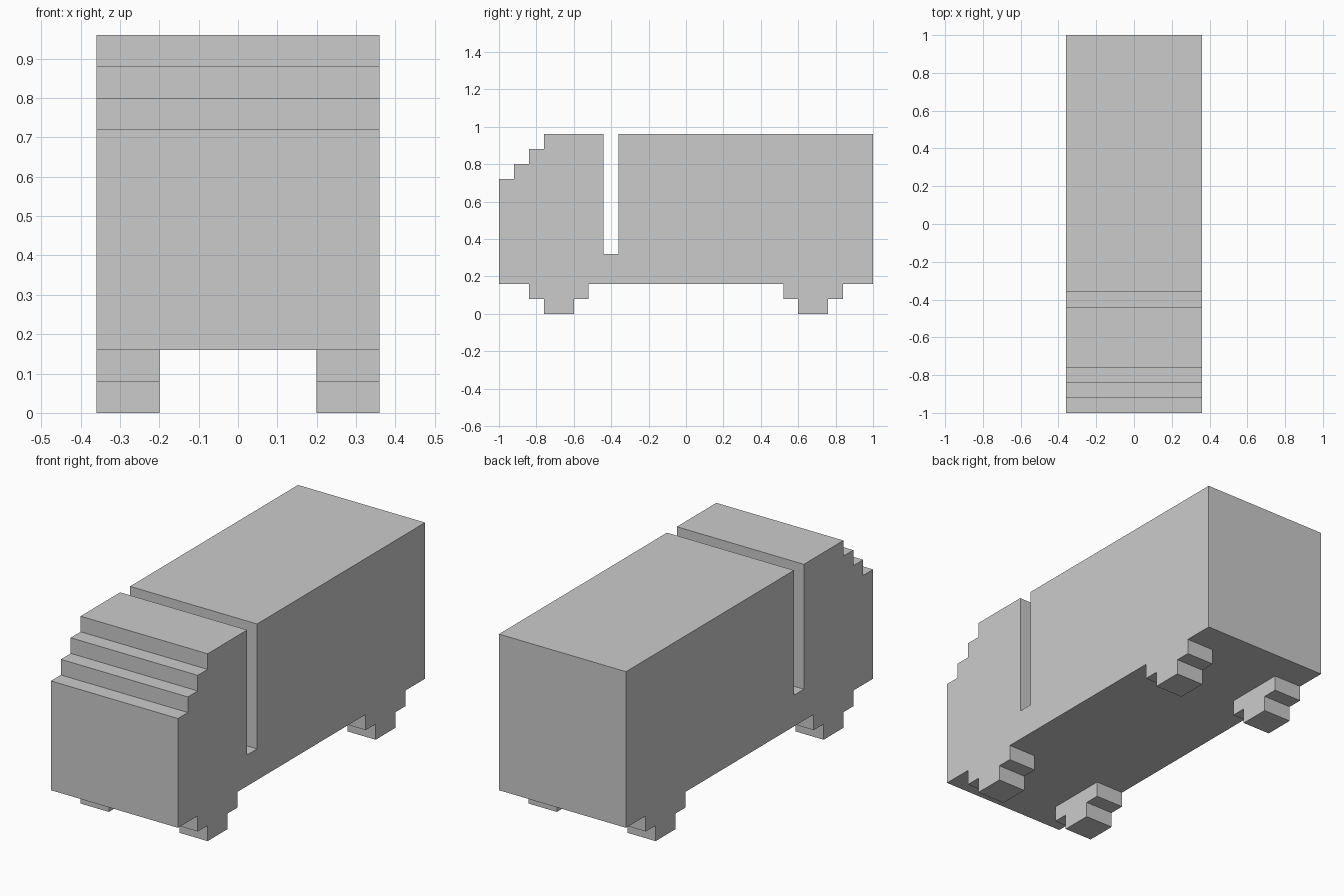
import bpy, bmesh

if "Cube" in bpy.data.objects:
    bpy.data.objects.remove(bpy.data.objects["Cube"])

U = 0.08  # block size


def extrude_profile(name, profile, x0, x1):
    """Extrude a side profile of (y, z) points from x0 to x1."""
    bm = bmesh.new()
    face = bm.faces.new([bm.verts.new((x0, y, z)) for y, z in profile])
    out = bmesh.ops.extrude_face_region(bm, geom=[face])
    verts = [g for g in out["geom"] if isinstance(g, bmesh.types.BMVert)]
    bmesh.ops.translate(bm, verts=verts, vec=(x1 - x0, 0, 0))
    bmesh.ops.recalc_face_normals(bm, faces=bm.faces)
    mesh = bpy.data.meshes.new(name)
    bm.to_mesh(mesh)
    bm.free()
    obj = bpy.data.objects.new(name, mesh)
    bpy.context.collection.objects.link(obj)
    return obj


# Truck body: flat underside, tall cargo box, gap behind the cab, stepped cab front
body = [(-1, 0.16), (1, 0.16), (1, 0.96), (-0.36, 0.96),
        (-0.36, 0.32), (-0.44, 0.32), (-0.44, 0.96)]
for i in range(3):
    y, z = -0.76 - i * U, 0.96 - i * U
    body += [(y, z), (y, z - U)]
body += [(-1, 0.72)]
extrude_profile("truck_body", body, -0.36, 0.36)

# Wheels: stepped lower halves, flush with the body sides
for end, yc in (("front", -0.68), ("rear", 0.68)):
    half = [(2 * U, 2 * U), (2 * U, U), (U, U), (U, 0)]
    wheel = [(yc + y, z) for y, z in half] + [(yc - y, z) for y, z in reversed(half)]
    for side, x0 in (("left", -0.36), ("right", 0.20)):
        extrude_profile(f"{end}_{side}_wheel", wheel, x0, x0 + 2 * U)
